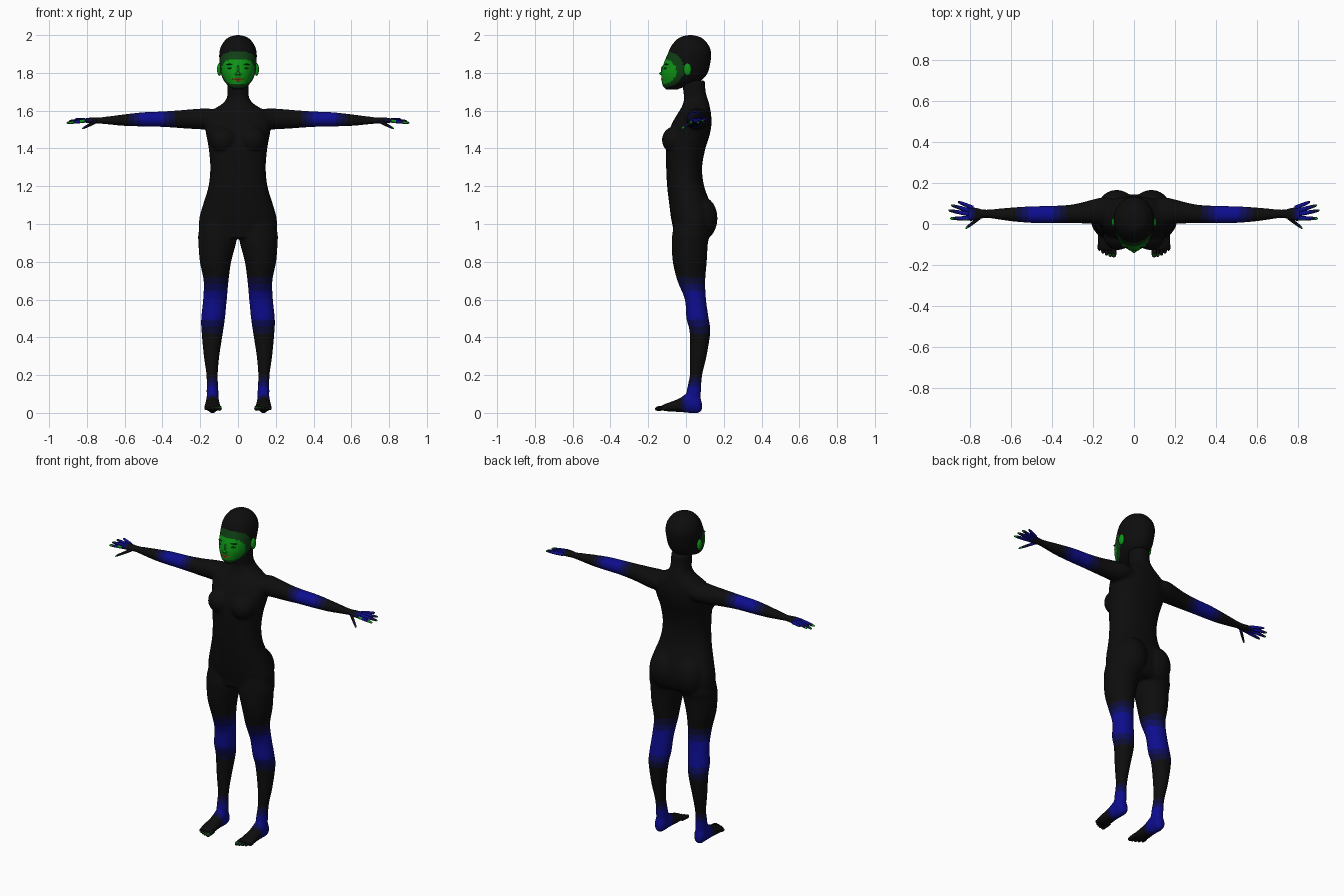
import bpy, bmesh, math
from mathutils import Matrix, Vector

if "Cube" in bpy.data.objects:
    bpy.data.objects.remove(bpy.data.objects["Cube"])


def material(name, r, g, b):
    m = bpy.data.materials.new(name)
    m.diffuse_color = (r, g, b, 1)
    m.use_nodes = True
    m.node_tree.nodes["Principled BSDF"].inputs["Base Color"].default_value = m.diffuse_color
    return m


BLACK, NAVY, MID, BLUE, DARK_GREEN, GREEN, LIP = range(7)
MATS = [material("black", .004, .004, .004), material("navy", .004, .004, .035),
        material("mid_blue", .004, .004, .11), material("blue", .004, .004, .27),
        material("dark_green", .005, .05, .007), material("green", .004, .3, .008),
        material("lip_orange", .8, .08, .015)]


def smooth_rows(rows, k):
    """Catmull-Rom interpolation of cross-section rows."""
    out = []
    for i in range(len(rows) - 1):
        a, b, c, d = (rows[max(0, min(len(rows) - 1, i + j))] for j in (-1, 0, 1, 2))
        for s in range(k):
            t = s / k
            out.append([.5 * (2 * q + (r - p) * t + (2 * p - 5 * q + 4 * r - w) * t * t
                              + (3 * q - p - 3 * r + w) * t ** 3)
                        for p, q, r, w in zip(a, b, c, d)])
    return out + [list(rows[-1])]


def tube(bm, rows, axis="z", side=1, n=32, k=4, power=2):
    """Loft rows of (position, centre u, centre v, radius u, radius v) along an axis."""
    rings = []
    for t, u, v, ru, rv in smooth_rows(rows, k):
        ring = []
        for i in range(n):
            a = 2 * math.pi * i / n
            c, s = math.cos(a), math.sin(a)
            pu = u + ru * math.copysign(abs(c) ** (2 / power), c)
            pv = v + rv * math.copysign(abs(s) ** (2 / power), s)
            x, y, z = {"z": (pu, pv, t), "x": (t, pu, pv), "y": (pu, t, pv)}[axis]
            ring.append(bm.verts.new((x * side, y, z)))
        rings.append(ring)
    for r0, r1 in zip(rings, rings[1:]):
        for i in range(n):
            j = (i + 1) % n
            bm.faces.new((r0[i], r0[j], r1[j], r1[i]))
    bm.faces.new(rings[0])
    bm.faces.new(rings[-1])


def ball(bm, centre, radii, seg=24):
    m = Matrix.Translation(Vector(centre)) @ Matrix.Diagonal((*radii, 1))
    bmesh.ops.create_uvsphere(bm, u_segments=seg, v_segments=seg // 2, radius=1, matrix=m)


def finish(name, bm, rule, remesh=0):
    """Make the object, optionally fuse its shells, and colour faces by a rule."""
    bmesh.ops.recalc_face_normals(bm, faces=bm.faces)
    me = bpy.data.meshes.new(name)
    bm.to_mesh(me)
    bm.free()
    ob = bpy.data.objects.new(name, me)
    bpy.context.collection.objects.link(ob)
    if remesh:
        mod = ob.modifiers.new("fuse", "REMESH")
        mod.mode = "VOXEL"
        mod.voxel_size = remesh
        mod = ob.modifiers.new("soften", "SMOOTH")
        mod.factor = .5
        mod.iterations = 6
        dg = bpy.context.evaluated_depsgraph_get()
        me = bpy.data.meshes.new_from_object(ob.evaluated_get(dg))
        ob.modifiers.clear()
        ob.data = me
    me.materials.clear()
    for m in MATS:
        me.materials.append(m)
    for p in me.polygons:
        p.material_index = rule(p.center)
        p.use_smooth = True
    return ob


# Body: torso, arms, legs and feet fused into one skin
bm = bmesh.new()
tube(bm, [(.925, 0, .025, .185, .085), (.96, 0, .035, .205, .1), (1.03, 0, .033, .205, .112),
          (1.1, 0, .022, .186, .11), (1.2, 0, -.002, .156, .098), (1.3, 0, -.01, .147, .095),
          (1.4, 0, -.002, .155, .105), (1.47, 0, .015, .168, .11), (1.53, 0, .03, .175, .105),
          (1.58, 0, .043, .165, .09), (1.61, 0, .05, .125, .078), (1.635, 0, .053, .085, .07),
          (1.665, 0, .052, .06, .062), (1.7, 0, .045, .056, .059), (1.76, 0, .04, .056, .06)],
     power=2.3)
for s in (1, -1):
    # Chest and seat
    ball(bm, (s * .078, -.058, 1.445), (.072, .07, .072))
    ball(bm, (s * .085, .085, 1.03), (.09, .082, .115))
    # Arm with palm
    tube(bm, [(.08, .055, 1.55, .065, .045), (.15, .06, 1.556, .07, .055),
              (.2, .06, 1.556, .06, .055), (.3, .05, 1.555, .046, .048),
              (.4, .046, 1.555, .043, .041), (.5, .046, 1.554, .041, .038),
              (.6, .047, 1.55, .034, .031), (.72, .05, 1.548, .021, .018),
              (.76, .049, 1.548, .029, .017), (.8, .05, 1.548, .037, .014),
              (.815, .052, 1.548, .033, .01)], "x", s)
    # Leg
    tube(bm, [(1.02, .105, .03, .09, .09), (.95, .108, .028, .102, .1), (.9, .11, .02, .1, .096),
              (.8, .119, .02, .083, .09), (.7, .116, .028, .066, .074),
              (.6, .122, .05, .063, .056), (.5, .132, .061, .063, .059),
              (.43, .136, .074, .057, .055), (.3, .14, .065, .041, .044),
              (.2, .137, .053, .03, .033), (.12, .135, .042, .031, .038),
              (.05, .135, .04, .031, .037)], "z", s)
    # Foot
    tube(bm, [(.084, .135, .035, .018, .022), (.065, .135, .048, .032, .049),
              (.02, .135, .056, .035, .057), (-.03, .135, .042, .039, .038),
              (-.08, .135, .033, .044, .026), (-.115, .134, .028, .044, .018),
              (-.13, .132, .027, .036, .012)], "y", s)


def body_rule(c):
    x = abs(c.x)
    if x > .3:
        if x > .775:
            return BLUE if x > .8 else MID if x > .788 else NAVY
        d = abs(x - .455) / .125
    elif c.z < .25:
        d = max((c.z - .09) / .1, (.025 - c.y) / .055)
    else:
        d = abs(c.z - .57) / .15
    return BLUE if d < .5 else MID if d < .75 else NAVY if d < 1 else BLACK


finish("body", bm, body_rule, remesh=.0075)

# Fingers and thumbs: base, tip
bm = bmesh.new()
for s in (1, -1):
    for a, b in (((.785, .078, 1.548), (.862, .109, 1.555)), ((.8, .064, 1.55), (.895, .092, 1.545)),
                 ((.8, .047, 1.55), (.908, .067, 1.535)), ((.795, .028, 1.548), (.9, .027, 1.535)),
                 ((.75, .035, 1.543), (.825, -.022, 1.505))):
        a, b = Vector(a), Vector(b)
        rows = []
        for t, r in ((0, .011), (.4, .0105), (.75, .0085), (.95, .006), (1, .002)):
            p = a.lerp(b, t)
            rows.append((*p, r, r * .9))
        tube(bm, rows, "x", s, n=12, k=2)


def finger_rule(c):
    x = abs(c.x)
    if c.y < .022 and x < .84:
        return GREEN if x > .818 else NAVY if x > .8 else BLACK
    tip = .908 - 14 * (c.y - .06) ** 2
    return GREEN if x > tip - .009 else BLUE if x < .855 else MID if x < .875 else NAVY


finish("fingers", bm, finger_rule)

# Toes
bm = bmesh.new()
for s in (1, -1):
    for i in range(5):
        x, tip, r = .099 + .0175 * i, -.163 + .002 * i * i, .013 if i == 0 else .0095
        tube(bm, [(-.1, x, .027, r, r), (tip + .025, x, .024, r, r),
                  (tip + .006, x, .022, r * .85, r * .8), (tip, x, .021, r * .3, r * .3)],
             "y", s, n=12, k=2)
finish("toes", bm, lambda c: DARK_GREEN if c.y < -.15 and c.z > .025 else BLACK)

# Head with face region
bm = bmesh.new()
tube(bm, [(1.712, 0, -.075, .025, .028), (1.73, 0, -.06, .05, .062), (1.76, 0, -.025, .075, .104),
          (1.8, 0, -.008, .091, .122), (1.85, 0, .005, .097, .123), (1.9, 0, .018, .099, .115),
          (1.94, 0, .022, .09, .101), (1.975, 0, .023, .066, .073), (1.992, 0, .023, .04, .045),
          (2, 0, .023, .008, .01)], n=72, k=7)


def head_rule(c):
    def oval(ry, rz, z):
        return ((c.y + .13) / ry) ** 2 + ((c.z - z) / rz) ** 2 < 1
    return GREEN if oval(.08, .068, 1.808) else DARK_GREEN if oval(.12, .1, 1.82) else BLACK


finish("head", bm, head_rule)

# Ears, nose, eyes, brows and lips
ears, nose, eyes, lips = (bmesh.new() for _ in range(4))
for s in (1, -1):
    ball(ears, (s * .099, .008, 1.818), (.012, .021, .034), 16)
    ball(eyes, (s * .037, -.104, 1.825), (.018, .014, .006), 16)
    ball(eyes, (s * .039, -.1, 1.845), (.024, .015, .004), 16)
    ball(nose, (s * .009, -.126, 1.793), (.009, .01, .007), 12)
ball(nose, (0, -.126, 1.797), (.01, .016, .01), 16)
ball(nose, (0, -.119, 1.815), (.008, .014, .026), 16)
ball(lips, (0, -.112, 1.768), (.036, .022, .007), 20)
ball(lips, (0, -.109, 1.759), (.03, .022, .008), 20)
finish("ears", ears, lambda c: GREEN)
finish("nose", nose, lambda c: GREEN)
finish("eyes_and_brows", eyes, lambda c: DARK_GREEN)
finish("lips", lips, lambda c: LIP)
